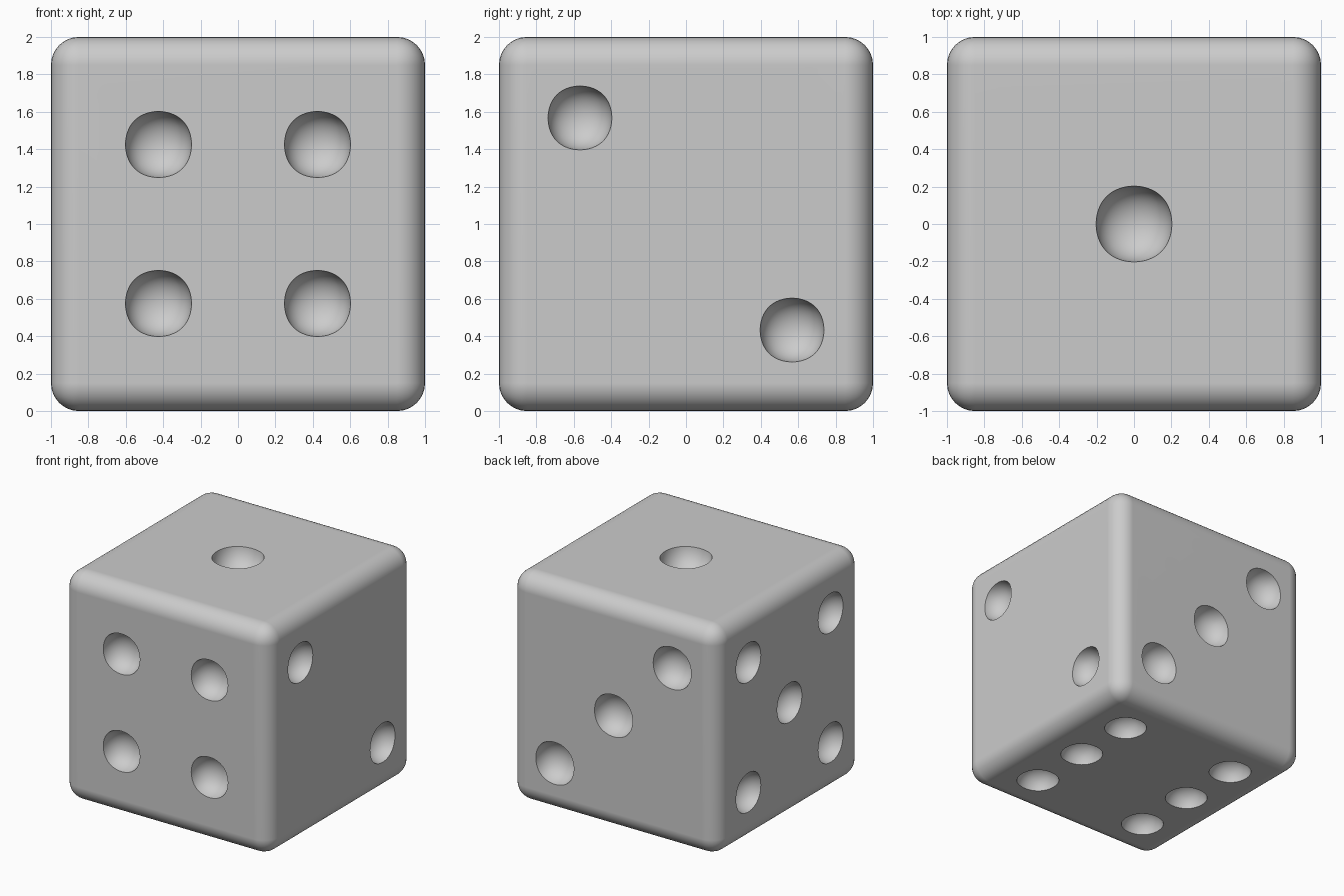
import bpy, bmesh
from math import hypot
from mathutils import Matrix, Vector

old = bpy.data.objects.get("Cube")
if old:
    bpy.data.objects.remove(old, do_unlink=True)

grey = bpy.data.materials.new("light_grey")
grey.use_nodes = True
colour = (0.6, 0.6, 0.6, 1)
grey.diffuse_color = colour
grey.node_tree.nodes["Principled BSDF"].inputs["Base Color"].default_value = colour


def cube_object(name, fill):
    """Object whose mesh is filled by a bmesh function."""
    mesh = bpy.data.meshes.new(name)
    bm = bmesh.new()
    fill(bm)
    bm.to_mesh(mesh)
    bm.free()
    mesh.materials.append(grey)
    obj = bpy.data.objects.new(name, mesh)
    bpy.context.collection.objects.link(obj)
    return obj


def fill_body(bm):
    bmesh.ops.create_cube(bm, size=2, matrix=Matrix.Translation((0, 0, 1)))
    bmesh.ops.bevel(bm, geom=bm.edges[:], offset=0.15, segments=8,
                    profile=0.5, affect='EDGES')


D, Q = 0.567, 0.425     # pip spacing
LIFT = 0.025            # pip centres sit just outside the surface
corners = [(a, b) for a in (-D, D) for b in (-D, D)]
X, Y, Z = Vector((1, 0, 0)), Vector((0, 1, 0)), Vector((0, 0, 1))

# Each side: outward normal, two in-plane axes, rim radius, pip positions
sides = [
    (Z, X, Y, 0.203, [(0, 0)]),
    (X, Y, Z, 0.171, [(-D, D), (D, -D)]),
    (Y, X, Z, 0.184, [(-D, D), (0, 0), (D, -D)]),
    (-Y, X, Z, 0.177, [(a, b) for a in (-Q, Q) for b in (-Q, Q)]),
    (-X, Y, Z, 0.171, corners + [(0, 0)]),
    (-Z, X, Y, 0.171, corners + [(-D, 0), (D, 0)]),
]


def fill_pips(bm):
    for normal, u, v, radius, spots in sides:
        # A subdivided cube shrinks to 0.84 of its half size
        size = 2 * hypot(radius, LIFT) / 0.842
        for a, b in spots:
            centre = Z + normal * (1 + LIFT) + u * a + v * b
            bmesh.ops.create_cube(bm, size=size, matrix=Matrix.Translation(centre))


body = cube_object("dice_body", fill_body)
pips = cube_object("pip_cutter", fill_pips)
pips.hide_render = True
subdivide = pips.modifiers.new("round", 'SUBSURF')
subdivide.levels = subdivide.render_levels = 4

# Hollow out the pips
cut = body.modifiers.new("pips", 'BOOLEAN')
cut.operation = 'DIFFERENCE'
cut.solver = 'EXACT'
cut.object = pips
bpy.ops.object.select_all(action='DESELECT')
body.select_set(True)
bpy.context.view_layer.objects.active = body
bpy.ops.object.modifier_apply(modifier=cut.name)
bpy.data.objects.remove(pips, do_unlink=True)

# Smooth fillets and hollows, crisp pip rims, flat sides
bpy.ops.object.shade_smooth_by_angle(angle=0.6)
weighted = body.modifiers.new("flat_sides", 'WEIGHTED_NORMAL')
weighted.keep_sharp = True
